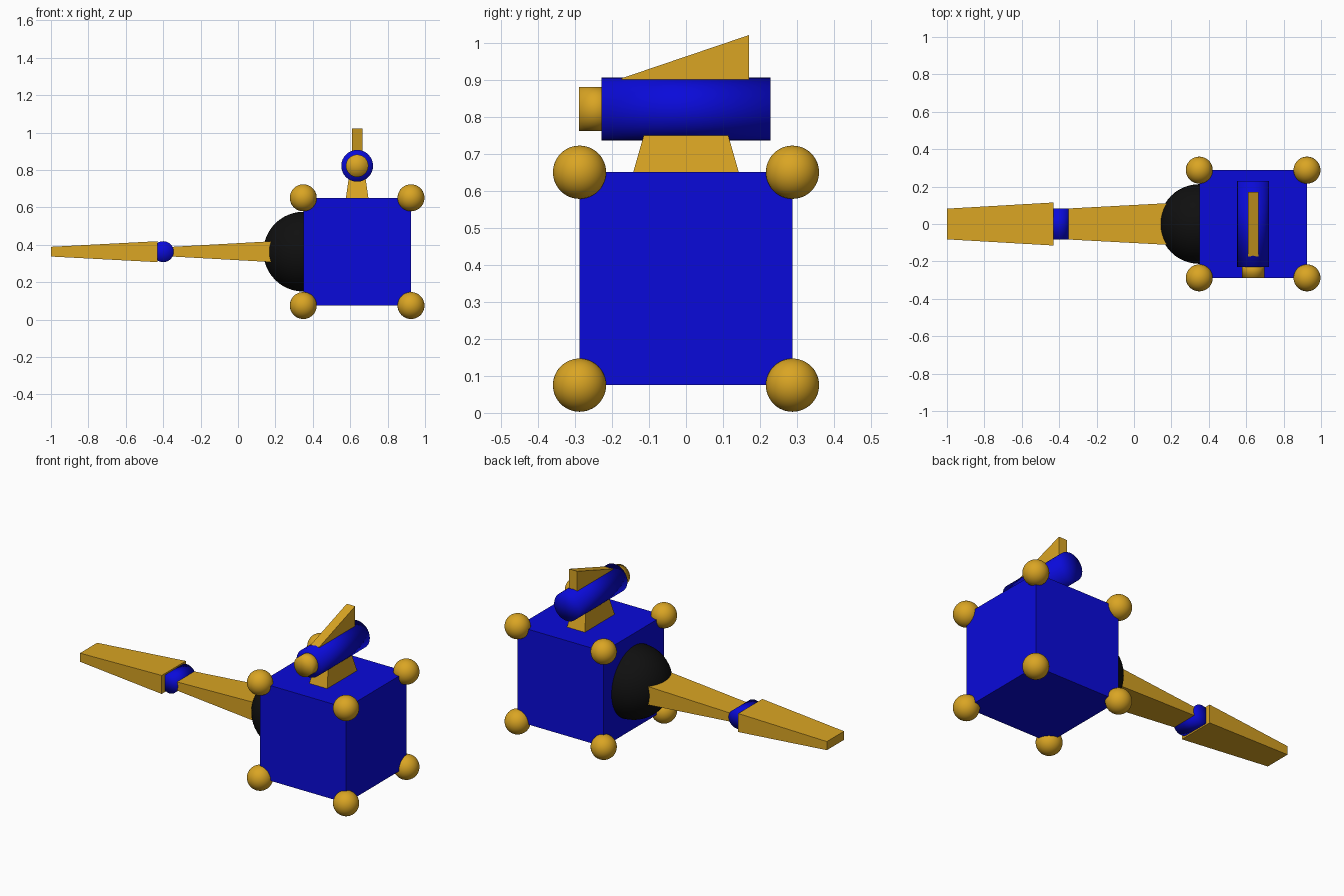
import bpy, math
from mathutils import Vector

if "Cube" in bpy.data.objects:
    bpy.data.objects.remove(bpy.data.objects["Cube"], do_unlink=True)


def material(name, rgb):
    mat = bpy.data.materials.new(name)
    mat.use_nodes = True
    mat.diffuse_color = (*rgb, 1)
    mat.node_tree.nodes["Principled BSDF"].inputs["Base Color"].default_value = (*rgb, 1)
    return mat


BLUE = material("blue", (0.003, 0.003, 0.7))
GOLD = material("gold", (0.7, 0.376, 0.017))
BLACK = material("black", (0.005, 0.005, 0.005))

BODY = Vector((0.637, 0, 0.363))   # cube centre
HALF = 0.288                       # half the cube's side
ARM_Z = 0.363


def finish(name, mat, smooth=False):
    obj = bpy.context.object
    obj.name = name
    obj.data.materials.append(mat)
    if smooth:
        bpy.ops.object.shade_smooth()
    return obj


def ball(name, mat, centre, radius):
    bpy.ops.mesh.primitive_uv_sphere_add(segments=48, ring_count=24, radius=radius, location=centre)
    finish(name, mat, True)


def tube(name, mat, x, z, y0, y1, radius):
    """Cylinder lying along y, softly shaded over its ends."""
    bpy.ops.mesh.primitive_cylinder_add(vertices=32, radius=radius, depth=y1 - y0,
                                        end_fill_type='TRIFAN', location=(x, (y0 + y1) / 2, z),
                                        rotation=(math.pi / 2, 0, 0))
    finish(name, mat, True)


def loft(name, mat, ring_a, ring_b):
    """Solid joining two matching outlines."""
    n = len(ring_a)
    faces = [tuple(range(n)), tuple(range(2 * n - 1, n - 1, -1))]
    faces += [(i, i + n, (i + 1) % n + n, (i + 1) % n) for i in range(n)]
    mesh = bpy.data.meshes.new(name)
    mesh.from_pydata(list(ring_a) + list(ring_b), [], faces)
    obj = bpy.data.objects.new(name, mesh)
    bpy.context.collection.objects.link(obj)
    bpy.ops.object.select_all(action='DESELECT')
    bpy.context.view_layer.objects.active = obj
    obj.select_set(True)
    bpy.ops.object.mode_set(mode='EDIT')
    bpy.ops.mesh.select_all(action='SELECT')
    bpy.ops.mesh.normals_make_consistent(inside=False)
    bpy.ops.object.mode_set(mode='OBJECT')
    finish(name, mat)


CORNERS = [(-1, -1), (1, -1), (1, 1), (-1, 1)]


def arm(name, x0, half_y0, half_z0, x1, half_y1, half_z1):
    ends = [[(x, a * hy, ARM_Z + b * hz) for a, b in CORNERS]
            for x, hy, hz in ((x0, half_y0, half_z0), (x1, half_y1, half_z1))]
    loft(name, GOLD, *ends)


# Cube body with a ball on every corner
bpy.ops.mesh.primitive_cube_add(size=2 * HALF, location=BODY)
finish("body", BLUE)
for sz, level in ((-1, "lower"), (1, "upper")):
    for i, (sx, sy) in enumerate(CORNERS):
        ball(f"{level}_corner_ball_{i + 1}", GOLD, BODY + HALF * Vector((sx, sy, sz)), 0.072)

# Shoulder and two-part arm
ball("shoulder", BLACK, (BODY.x - HALF, 0, ARM_Z), 0.213)
arm("upper_arm", 0.25, 0.115, 0.0595, -0.35, 0.083, 0.026)
tube("elbow", BLUE, -0.4, ARM_Z, -0.084, 0.084, 0.056)
arm("forearm", -0.43, 0.115, 0.056, -1.0, 0.082, 0.026)

# Mount on the roof
loft("mount", GOLD,
     [(BODY.x + a * 0.06, b * 0.143, 0.65) for a, b in CORNERS],
     [(BODY.x + a * 0.045, b * 0.113, 0.755) for a, b in CORNERS])

# Barrel, nozzle and fin
tube("barrel", BLUE, BODY.x, 0.822, -0.229, 0.229, 0.085)
tube("nozzle", GOLD, BODY.x, 0.822, -0.289, -0.2, 0.06)
fin = [(-0.175, 0.88), (-0.175, 0.905), (0.17, 1.022), (0.17, 0.88)]
loft("fin", GOLD, *[[(BODY.x + side * 0.028, y, z) for y, z in fin] for side in (-1, 1)])
